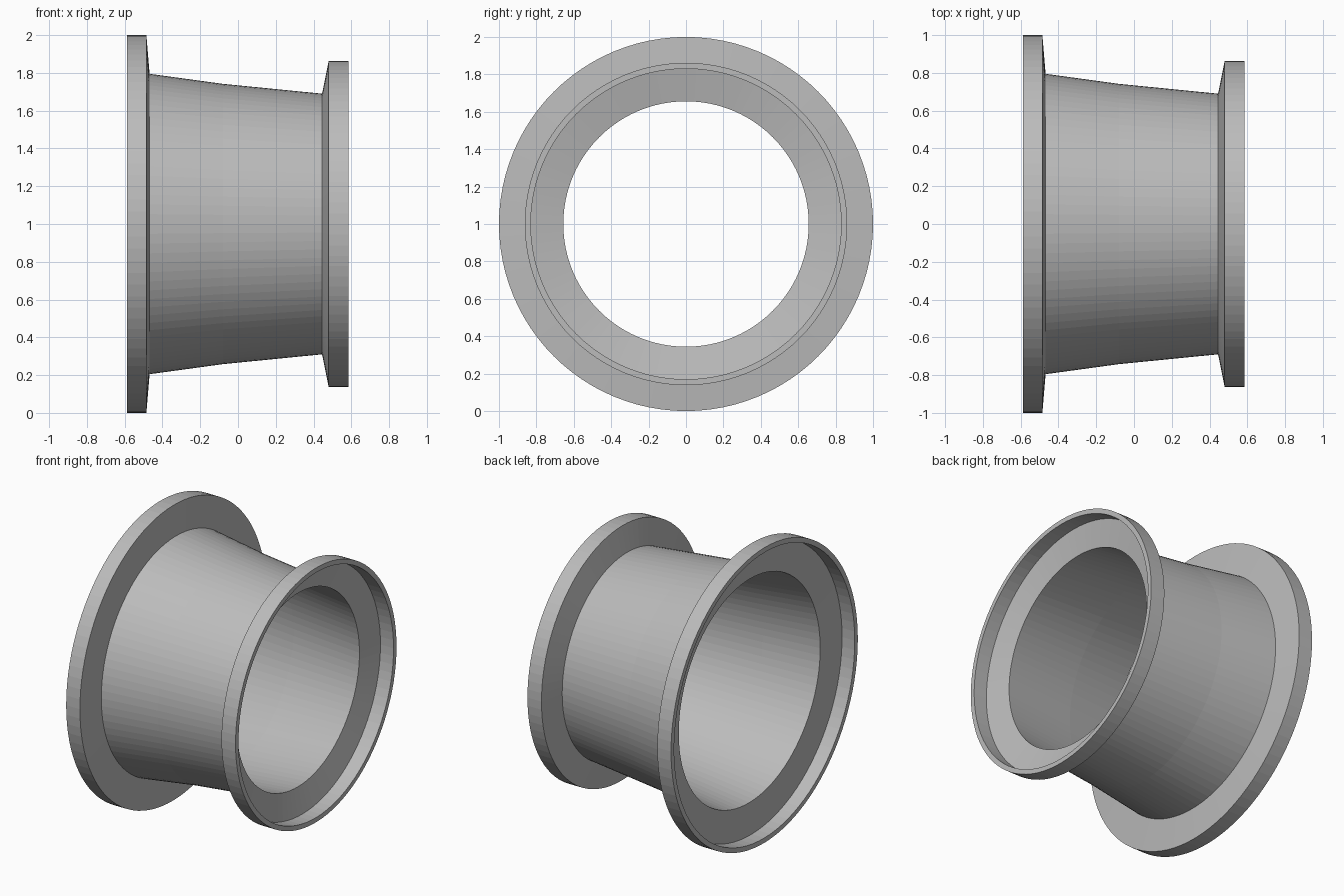
import bpy, bmesh, math
from mathutils import Vector

cube = bpy.data.objects.get("Cube")
if cube:
    bpy.data.objects.remove(cube, do_unlink=True)

SEGMENTS = 96

grey = bpy.data.materials.new("plain grey")
grey.use_nodes = True
colour = (0.5, 0.5, 0.5, 1)
grey.diffuse_color = colour
grey.node_tree.nodes["Principled BSDF"].inputs["Base Color"].default_value = colour

# Closed wall section as (x, radius)
outside = [(-0.588, 1.0), (-0.485, 1.0), (-0.468, 0.795), (-0.08, 0.742),
           (0.445, 0.69), (0.48, 0.862), (0.585, 0.862)]
inside = [(0.585, 0.83), (0.487, 0.83), (0.451, 0.656), (-0.08, 0.708),
          (-0.476, 0.757), (-0.493, 0.967), (-0.588, 0.967)]


def revolve(name, section):
    """Turn a closed section around the x axis."""
    bm = bmesh.new()
    verts = [bm.verts.new((x, 0, r)) for x, r in section]
    edges = [bm.edges.new((a, b)) for a, b in zip(verts, verts[1:] + verts[:1])]
    bmesh.ops.spin(bm, geom=verts + edges, cent=(0, 0, 0), axis=(1, 0, 0),
                   angle=math.tau, steps=SEGMENTS, use_merge=True)
    bmesh.ops.remove_doubles(bm, verts=bm.verts, dist=0.0001)
    bmesh.ops.recalc_face_normals(bm, faces=bm.faces)
    bmesh.ops.translate(bm, verts=bm.verts, vec=Vector((0, 0, 1)))
    mesh = bpy.data.meshes.new(name)
    bm.to_mesh(mesh)
    bm.free()
    mesh.materials.append(grey)
    obj = bpy.data.objects.new(name, mesh)
    bpy.context.collection.objects.link(obj)
    return obj


# Tapered sleeve with a hollow flange at each end
revolve("flanged_sleeve", outside + inside)
